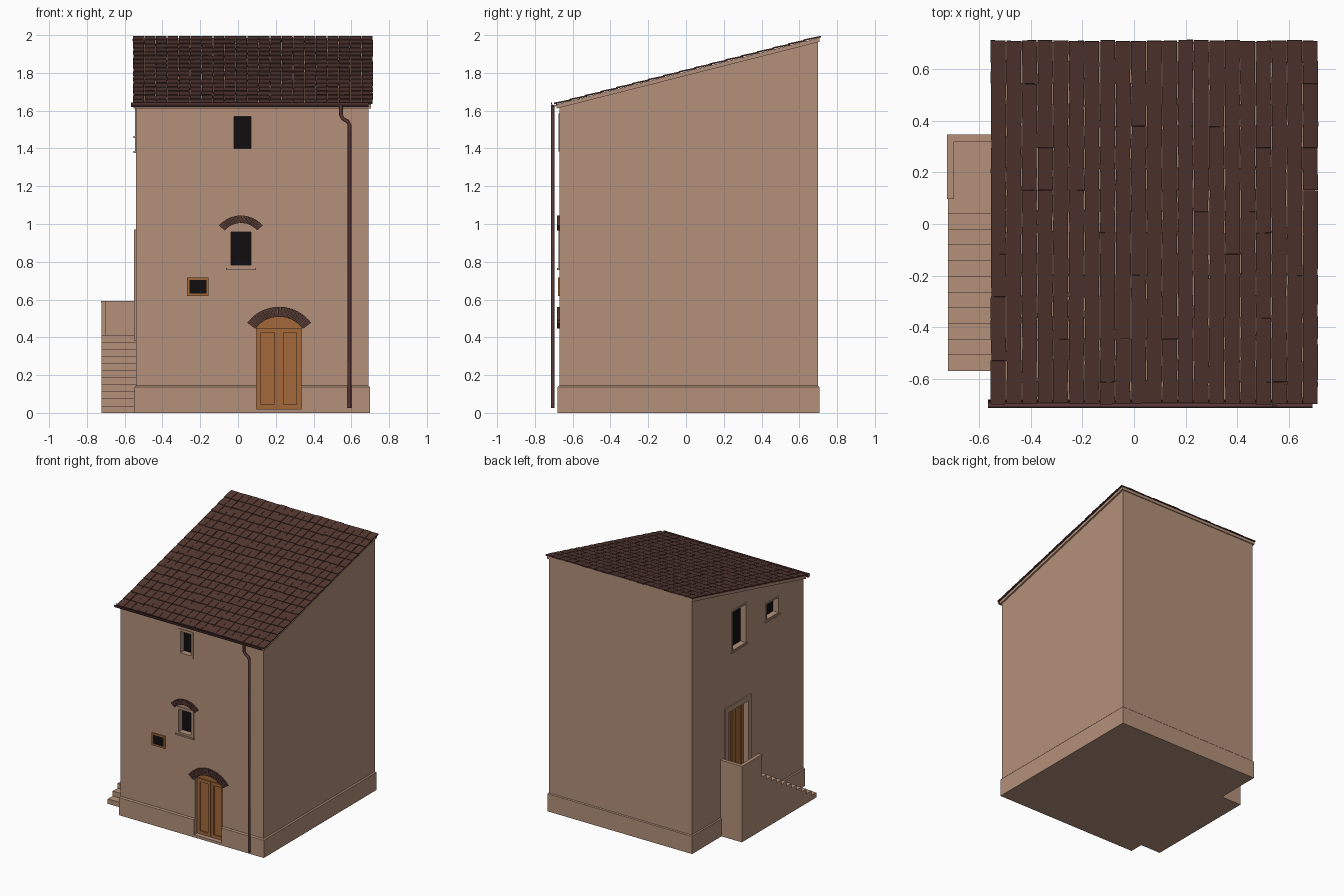
import bpy, bmesh, math, random
from mathutils import Vector, Matrix

if "Cube" in bpy.data.objects:
    bpy.data.objects.remove(bpy.data.objects["Cube"])
random.seed(4)

def material(name, rgb):
    m = bpy.data.materials.new(name)
    m.diffuse_color = (*rgb, 1)
    m.use_nodes = True
    m.node_tree.nodes["Principled BSDF"].inputs["Base Color"].default_value = m.diffuse_color
    return m

PLASTER = material("tan plaster", (0.456, 0.283, 0.195))
WOOD = material("brown wood", (0.36, 0.14, 0.042))
TILE = material("dark red clay", (0.087, 0.037, 0.030))
METAL = material("dark red metal", (0.095, 0.038, 0.036))
BLACK = material("black glass", (0.005, 0.004, 0.004))

def finish(name, bm, mat):
    bmesh.ops.recalc_face_normals(bm, faces=bm.faces)
    me = bpy.data.meshes.new(name)
    bm.to_mesh(me)
    bm.free()
    ob = bpy.data.objects.new(name, me)
    bpy.context.collection.objects.link(ob)
    if mat:
        me.materials.append(mat)
    return ob

def add_box(bm, p, q, matrix=None):
    lo = Vector([min(a, b) for a, b in zip(p, q)])
    hi = Vector([max(a, b) for a, b in zip(p, q)])
    m = Matrix.Translation((lo + hi) / 2) @ Matrix.Diagonal((*(hi - lo), 1))
    bmesh.ops.create_cube(bm, size=1, matrix=(matrix or Matrix()) @ m)

def boxes(name, pairs, mat):
    bm = bmesh.new()
    for p, q in pairs:
        add_box(bm, p, q)
    return finish(name, bm, mat)

def add_prism(bm, pts, axis, a0, a1):
    # extrude a 2D outline along x (points are y,z) or along y (points are x,z)
    place = (lambda a, u, v: (a, u, v)) if axis == 'x' else (lambda a, u, v: (u, a, v))
    r0 = [bm.verts.new(place(a0, *p)) for p in pts]
    r1 = [bm.verts.new(place(a1, *p)) for p in pts]
    bm.faces.new(r0)
    bm.faces.new(r1[::-1])
    n = len(pts)
    for i in range(n):
        bm.faces.new((r0[i], r0[(i + 1) % n], r1[(i + 1) % n], r1[i]))

def prism(name, pts, axis, a0, a1, mat):
    bm = bmesh.new()
    add_prism(bm, pts, axis, a0, a1)
    return finish(name, bm, mat)

X0, X1, Y0, Y1 = -0.54, 0.69, -0.67, 0.70
SLOPE = 0.2536
def roof_z(y):
    return 1.632 + SLOPE * (y + 0.69)

# main walls
walls = prism("walls", [(Y0, 0.0), (Y1, 0.0), (Y1, roof_z(Y1) - 0.01), (Y0, roof_z(Y0) - 0.01)],
              'x', X0, X1, PLASTER)

# plinth with chamfered top
plinth = boxes("plinth", [((-0.547, -0.68, 0), (0.698, 0.706, 0.145))], PLASTER)
bm = bmesh.new()
bm.from_mesh(plinth.data)
top = [e for e in bm.edges if all(v.co.z > 0.14 for v in e.verts)]
bmesh.ops.bevel(bm, geom=top, offset=0.008, segments=1, affect='EDGES')
bm.to_mesh(plinth.data)
bm.free()

# wall-local placement: a runs along the wall, d is distance out of it
def on_wall(side, a, d, z):
    return (a, Y0 - d, z) if side == 'front' else (X0 - d, a, z)

def wall_boxes(name, side, rects, d0, d1, mat):
    return boxes(name, [(on_wall(side, a0, d0, z0), on_wall(side, a1, d1, z1))
                        for a0, a1, z0, z1 in rects], mat)

def ring(a0, a1, z0, z1, w):
    return [(a0, a0 + w, z0, z1), (a1 - w, a1, z0, z1),
            (a0 + w, a1 - w, z0, z0 + w), (a0 + w, a1 - w, z1 - w, z1)]

def cut(target, cutter):
    m = target.modifiers.new("opening", 'BOOLEAN')
    m.operation, m.solver, m.object = 'DIFFERENCE', 'EXACT', cutter
    cutter.hide_render = True
    dg = bpy.context.evaluated_depsgraph_get()
    me = bpy.data.meshes.new_from_object(target.evaluated_get(dg))
    target.modifiers.clear()
    target.data = me

def window(name, side, a0, a1, z0, z1, w, sill):
    cutter = wall_boxes(name + "_cutter", side, [(a0 + w, a1 - w, z0 + w, z1 - w)], -0.045, 0.05, None)
    cut(walls, cutter)
    bpy.data.objects.remove(cutter)
    wall_boxes(name + "_frame", side, ring(a0, a1, z0, z1, w), -0.004, 0.005, PLASTER)
    wall_boxes(name + "_pane", side, [(a0 + w, a1 - w, z0 + w, z1 - w)], -0.05, -0.04, BLACK)
    if sill:
        wall_boxes(name + "_sill", side, [(a0 - 0.006, a1 + 0.006, z0 - 0.005, z0 + 0.006)],
                   -0.004, 0.012, PLASTER)

window("upper_window", 'front', -0.04, 0.087, 1.383, 1.586, 0.018, False)
window("middle_window", 'front', -0.058, 0.09, 0.762, 0.978, 0.02, True)
window("tall_side_window", 'left', 0.03, 0.215, 1.38, 1.70, 0.012, True)
window("small_side_window", 'left', -0.37, -0.205, 1.46, 1.60, 0.012, True)

# small vent hatch with wooden frame
wall_boxes("hatch_frame", 'front', ring(-0.27, -0.155, 0.62, 0.716, 0.013), -0.004, 0.008, WOOD)
wall_boxes("hatch_pane", 'front', [(-0.258, -0.167, 0.632, 0.704)], -0.004, 0.003, BLACK)

# brick arches over the openings
def brick_arch(name, cx, cz, r0, r1, half, count):
    bm = bmesh.new()
    step = 2 * half / count
    for i in range(count):
        t0 = -half + (i + 0.04) * step
        t1 = -half + (i + 0.96) * step
        pts = [(cx + r * math.sin(t), cz + r * math.cos(t))
               for r, t in ((r0, t0), (r1, t0), (r1, t1), (r0, t1))]
        add_prism(bm, pts, 'y', Y0 + 0.01, Y0 - 0.012)
    finish(name, bm, TILE)

brick_arch("window_arch", 0.015, 0.892, 0.113, 0.153, math.radians(49.3), 17)
brick_arch("door_arch", 0.218, 0.352, 0.157, 0.21, math.radians(53.6), 23)

# arched front door in a recess
def arch_outline(half, r, z0, n=14):
    t = math.asin(half / r)
    return [(0.217 - half, z0)] + [(0.217 + r * math.sin(-t + 2 * t * i / n),
            0.352 + r * math.cos(-t + 2 * t * i / n)) for i in range(n + 1)] + [(0.217 + half, z0)]

cutter = prism("door_cutter", arch_outline(0.118, 0.157, 0.02), 'y', Y0 - 0.1, Y0 + 0.045, None)
cut(walls, cutter)
cut(plinth, cutter)
bpy.data.objects.remove(cutter)
prism("front_door", arch_outline(0.118, 0.157, 0.02), 'y', Y0 + 0.035, Y0 + 0.05, WOOD)
rails = []
for s in (0, 1):
    a = 0.099 + s * 0.119
    rails += ring(a, a + 0.117, 0.02, 0.45, 0.024)
wall_boxes("front_door_rails", 'front', rails, -0.036, -0.026, WOOD)

# side door at the top of the stairs
cutter = wall_boxes("side_cutter", 'left', [(0.02, 0.26, 0.41, 0.93)], -0.045, 0.05, None)
cut(walls, cutter)
bpy.data.objects.remove(cutter)
wall_boxes("side_door", 'left', [(0.02, 0.26, 0.41, 0.93)], -0.05, -0.038, WOOD)
wall_boxes("side_door_rails", 'left', ring(0.02, 0.139, 0.413, 0.93, 0.024)
           + ring(0.141, 0.26, 0.413, 0.93, 0.024), -0.04, -0.03, WOOD)
wall_boxes("side_door_surround", 'left', [(-0.02, 0.02, 0.38, 0.97), (0.26, 0.30, 0.38, 0.97),
           (0.02, 0.26, 0.93, 0.97)], -0.004, 0.01, PLASTER)

# outside stairs, landing and parapet
RISE, RUN = 0.0376, 0.061
outline = [(0.345, 0.0), (-0.57, 0.0)]
for i in range(10):
    outline += [(-0.57 + i * RUN, (i + 1) * RISE), (-0.57 + (i + 1) * RUN, (i + 1) * RISE)]
outline += [(0.04, 11 * RISE), (0.345, 11 * RISE)]
prism("stairs", outline, 'x', -0.722, X0 + 0.01, PLASTER)
boxes("parapet", [((-0.722, 0.10, 0.41), (-0.70, 0.345, 0.583)),
                  ((-0.70, 0.322, 0.41), (X0 + 0.005, 0.345, 0.583))], PLASTER)
boxes("parapet_cap", [((-0.725, 0.098, 0.583), (-0.698, 0.347, 0.592)),
                      ((-0.698, 0.32, 0.583), (X0 + 0.005, 0.347, 0.592))], PLASTER)

# sloping roof slab
ya, yb = -0.685, 0.706
prism("roof_slab", [(ya, roof_z(ya) - 0.022), (yb, roof_z(yb) - 0.022), (yb, roof_z(yb)), (ya, roof_z(ya))],
      'x', -0.552, 0.703, PLASTER)

# slightly uneven roof tiles
bm = bmesh.new()
COLS, ROWS = 21, 17
pitch_x = 1.272 / COLS
pitch_y = 1.405 / ROWS
angle = math.atan(SLOPE)
for c in range(COLS):
    for r in range(ROWS):
        x = -0.557 + (c + 0.5) * pitch_x + random.uniform(-0.0015, 0.0015)
        y = -0.695 + (r + 0.5) * pitch_y + random.uniform(-0.003, 0.003)
        rot = Matrix.Rotation(angle - 0.045, 4, 'X') @ Matrix.Rotation(random.uniform(-0.02, 0.02), 4, 'Z')
        m = Matrix.Translation((x, y, roof_z(y) + 0.006)) @ rot
        h, l = pitch_x / 2 - 0.0015, pitch_y * 0.53
        add_box(bm, (-h, -l, -0.004), (h, l, 0.004), m)
finish("roof_tiles", bm, TILE)

# half-round gutter
arc = [(math.cos(math.pi * (1 + i / 8)), math.sin(math.pi * (1 + i / 8))) for i in range(9)]
gutter = [(-0.698 + 0.017 * a, 1.644 + 0.024 * b) for a, b in arc]
gutter += [(-0.698 + 0.013 * a, 1.644 + 0.020 * b) for a, b in reversed(arc)]
prism("gutter", gutter, 'x', -0.567, 0.692, METAL)

# downpipe with an offset bend
cu = bpy.data.curves.new("downpipe", 'CURVE')
cu.dimensions = '3D'
cu.bevel_depth, cu.bevel_resolution, cu.use_fill_caps = 0.01, 2, True
path = [(0.545, 1.63), (0.545, 1.578), (0.555, 1.558), (0.58, 1.543), (0.59, 1.525), (0.59, 0.025)]
sp = cu.splines.new('POLY')
sp.points.add(len(path) - 1)
for p, (x, z) in zip(sp.points, path):
    p.co = (x, -0.705, z, 1)
cu.materials.append(METAL)
bpy.context.collection.objects.link(bpy.data.objects.new("downpipe", cu))
